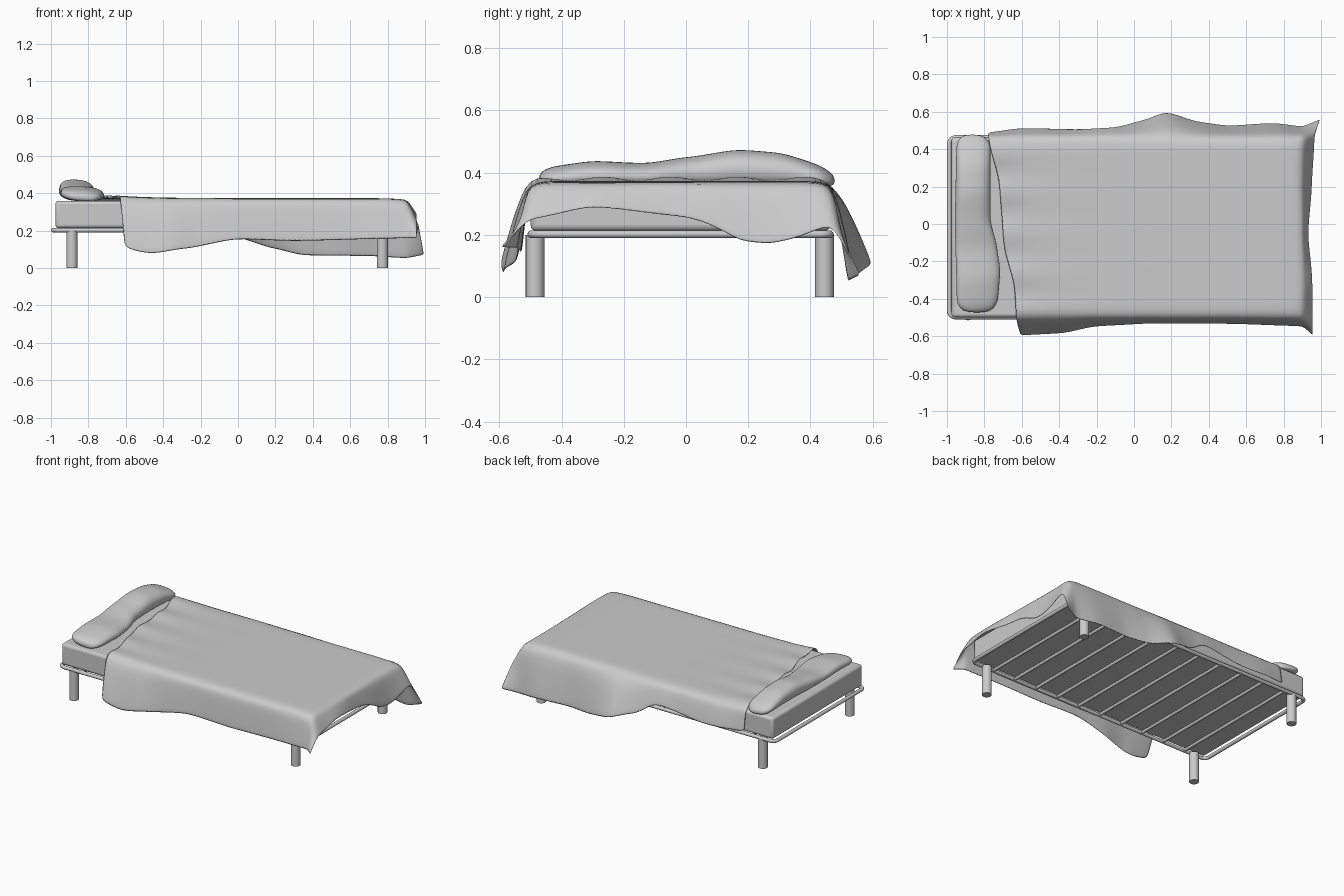
import bpy, bmesh, math
from mathutils import Vector

if "Cube" in bpy.data.objects:
    bpy.data.objects.remove(bpy.data.objects["Cube"])

X0, X1, Y0, Y1 = -0.988, 0.88, -0.498, 0.463   # frame centreline


def lut(pts, t):
    """Smoothed lookup through (t, value) pairs."""
    if t <= pts[0][0]:
        return pts[0][1]
    for (a, p), (b, q) in zip(pts, pts[1:]):
        if t <= b:
            k = (t - a) / (b - a)
            k = 0.5 * k + 0.5 * k * k * (3 - 2 * k)
            return p + (q - p) * k
    return pts[-1][1]


def mesh_object(name, verts, faces, subdiv=0):
    me = bpy.data.meshes.new(name)
    me.from_pydata(verts, [], faces)
    ob = bpy.data.objects.new(name, me)
    bpy.context.collection.objects.link(ob)
    me.polygons.foreach_set("use_smooth", [True] * len(me.polygons))
    if subdiv:
        m = ob.modifiers.new("Subdivision", 'SUBSURF')
        m.levels = m.render_levels = subdiv
    return ob


def tube(name, pts, radius, cyclic=False):
    cu = bpy.data.curves.new(name, 'CURVE')
    cu.dimensions = '3D'
    cu.bevel_depth = radius
    cu.bevel_resolution = 3
    cu.use_fill_caps = True
    sp = cu.splines.new('POLY')
    sp.points.add(len(pts) - 1)
    for p, co in zip(sp.points, pts):
        p.co = (*co, 1)
    sp.use_cyclic_u = cyclic
    ob = bpy.data.objects.new(name, cu)
    bpy.context.collection.objects.link(ob)
    return ob


# Frame rail with rounded corners
r = 0.035
rail = []
for k, (cx, cy) in enumerate([(X1 - r, Y1 - r), (X0 + r, Y1 - r), (X0 + r, Y0 + r), (X1 - r, Y0 + r)]):
    for s in range(7):
        a = math.pi / 2 * (k + s / 6)
        rail.append((cx + r * math.cos(a), cy + r * math.sin(a), 0.202))
tube("frame_rail", rail, 0.012, True)

# Slats across the frame
for i in range(10):
    x = X0 + (X1 - X0) * (i + 1) / 11
    tube(f"slat_{i + 1}", [(x, Y0, 0.202), (x, Y1, 0.202)], 0.01)

# Legs
for lx, end in ((-0.888, "head"), (0.772, "foot")):
    for ly, side in ((-0.485, "front"), (0.445, "back")):
        bpy.ops.mesh.primitive_cylinder_add(vertices=24, radius=0.03, depth=0.2, location=(lx, ly, 0.1))
        bpy.context.object.name = f"{side}_{end}_leg"
        bpy.ops.object.shade_smooth_by_angle()

# Mattress
bpy.ops.mesh.primitive_cube_add(size=1, location=((X0 + X1) / 2, (Y0 + Y1) / 2, 0.286))
mattress = bpy.context.object
mattress.name = "mattress"
mattress.scale = (X1 - X0 - 0.024, Y1 - Y0 + 0.002, 0.146)
bpy.ops.object.transform_apply(location=False, rotation=False, scale=True)
bev = mattress.modifiers.new("Bevel", 'BEVEL')
bev.width, bev.segments = 0.018, 3
bpy.ops.object.shade_smooth_by_angle()

# Pillow: rounded sections lofted along y
left = [(-0.47, -0.91), (-0.43, -0.95), (0, -0.96), (0.43, -0.952), (0.48, -0.92)]
right = [(-0.47, -0.77), (-0.42, -0.725), (-0.25, -0.712), (-0.12, -0.73), (0.02, -0.765), (0.44, -0.765), (0.48, -0.81)]
top = [(-0.47, 0.40), (-0.43, 0.42), (-0.3, 0.438), (-0.13, 0.43), (0, 0.45), (0.17, 0.475), (0.3, 0.465), (0.42, 0.43), (0.48, 0.39)]
N, M = 22, 14
verts, faces = [], []
for i in range(N):
    y = -0.475 + 0.955 * i / (N - 1)
    a, b, t = lut(left, y), lut(right, y), lut(top, y)
    for j in range(M):
        ang = 2 * math.pi * j / M
        c, s = math.cos(ang), math.sin(ang)
        verts.append(((a + b) / 2 + (b - a) / 2 * math.copysign(abs(c) ** 0.8, c), y,
                      (t + 0.357) / 2 + (t - 0.357) / 2 * math.copysign(abs(s) ** 0.8, s) - 0.008 * c))
for i in range(N - 1):
    for j in range(M):
        k = (j + 1) % M
        faces.append((i * M + j, (i + 1) * M + j, (i + 1) * M + k, i * M + k))
faces += [tuple(range(M)), tuple(range((N - 1) * M, N * M))[::-1]]
mesh_object("pillow", verts, faces, 2)

# Blanket: hem outlines for each hanging side
head_x = [(-0.5, -0.632), (-0.35, -0.64), (-0.1, -0.70), (0.2, -0.72), (0.46, -0.78)]
front_y = [(-0.63, -0.595), (-0.4, -0.585), (-0.2, -0.545), (0.1, -0.53), (0.5, -0.532), (0.9, -0.545)]
front_z = [(-0.63, 0.11), (-0.55, 0.085), (-0.47, 0.075), (-0.3, 0.1), (0, 0.153), (0.3, 0.143), (0.9, 0.158)]
back_y = [(-0.78, 0.488), (-0.6, 0.512), (-0.3, 0.505), (-0.1, 0.515), (0.05, 0.555), (0.17, 0.6),
          (0.35, 0.545), (0.5, 0.525), (0.75, 0.54), (0.9, 0.52)]
back_z = [(-0.78, 0.225), (-0.47, 0.21), (-0.13, 0.25), (0, 0.16), (0.2, 0.1), (0.35, 0.065), (0.7, 0.062), (0.9, 0.05)]
foot_x = [(-0.5, 0.955), (-0.3, 0.953), (-0.05, 0.93), (0.2, 0.95), (0.46, 0.965)]
foot_z = [(-0.5, 0.25), (-0.3, 0.29), (0, 0.258), (0.09, 0.23), (0.17, 0.18), (0.27, 0.17), (0.34, 0.185), (0.46, 0.23)]


def on_top(u, y):
    x = lut(head_x, y) * (1 - u) + 0.895 * u
    ruffle = math.exp(-u * 9) * (0.009 + 0.009 * math.cos((y + 0.05) * 29))
    edge = max(0, abs(y + 0.02) - 0.44) * 0.2
    return Vector((x, y, 0.37 + ruffle - edge - 0.006 * max(0, u - 0.92) / 0.08))


def side_drop(u, y, a):
    p = on_top(u, y)
    hy, hz = (front_y, front_z) if y < 0 else (back_y, back_z)
    q = Vector((p.x + (0.025 * (1 - u) ** 8 if y < 0 else 0), lut(hy, p.x), lut(hz, p.x)))
    return Vector((p.x + (q.x - p.x) * a, p.y + (q.y - p.y) * a ** 0.75, p.z + (q.z - p.z) * a))


def foot_drop(y, f):
    p = on_top(1, y)
    return Vector((p.x + (lut(foot_x, y) - p.x) * f ** 0.8, y, p.z + (lut(foot_z, y) - p.z) * f))


def blanket_point(u, f, y, a):
    p, s, d = on_top(u, y), side_drop(u, y, a), foot_drop(y, f)
    if f == 0:
        return s
    corner = Vector((0.955, -0.595, 0.16) if y < 0 else (0.995, 0.56, 0.07))
    twist = corner - side_drop(1, y, 1) - foot_drop(y, 1) + p
    return s + d - p + twist * (a * f)


DROP = 5
cols = [(i / 30, 0) for i in range(31)] + [(1, k / DROP) for k in range(1, DROP + 1)]
rows = [(-0.5, 1 - k / DROP) for k in range(DROP)]
rows += [(-0.5 + 0.963 * j / 20, 0) for j in range(21)]
rows += [(0.463, k / DROP) for k in range(1, DROP + 1)]
verts = [blanket_point(u, f, y, a) for u, f in cols for y, a in rows]
R = len(rows)
faces = [(i * R + j, (i + 1) * R + j, (i + 1) * R + j + 1, i * R + j + 1)
         for i in range(len(cols) - 1) for j in range(R - 1)]
blanket = mesh_object("blanket", verts, faces)
sol = blanket.modifiers.new("Solidify", 'SOLIDIFY')
sol.thickness, sol.offset = 0.006, 0
sub = blanket.modifiers.new("Subdivision", 'SUBSURF')
sub.levels = sub.render_levels = 1
